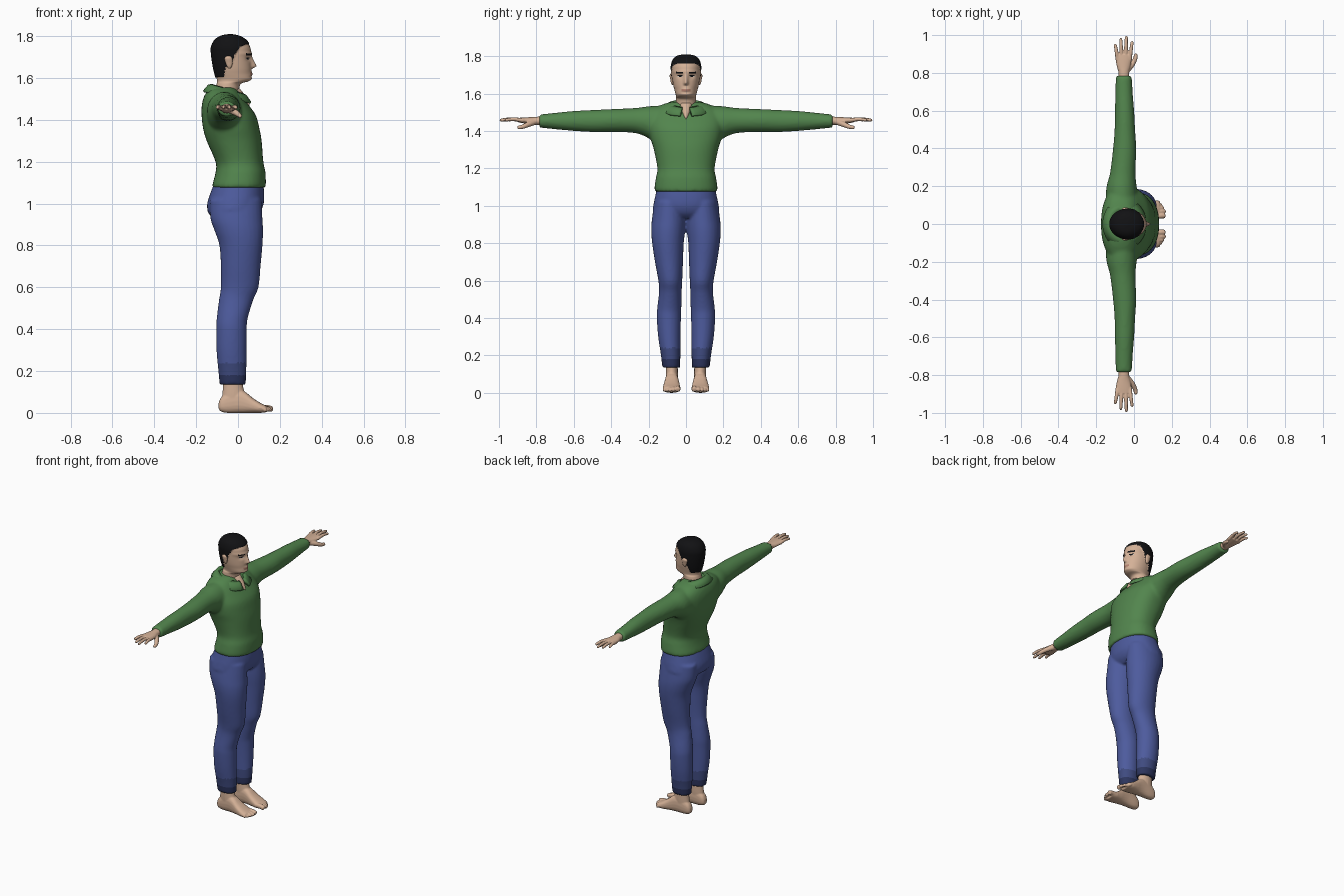
import bpy, bmesh, math
from mathutils import Vector

if "Cube" in bpy.data.objects:
    bpy.data.objects.remove(bpy.data.objects["Cube"])


def material(name, r, g, b):
    m = bpy.data.materials.new(name)
    m.diffuse_color = (r, g, b, 1)
    m.use_nodes = True
    m.node_tree.nodes["Principled BSDF"].inputs["Base Color"].default_value = m.diffuse_color
    return m


SKIN = material("skin", 0.66, 0.44, 0.31)
LIP = material("lip", 0.45, 0.22, 0.16)
HAIR = material("black_hair", 0.006, 0.006, 0.007)
WHITE = material("eye_white", 0.6, 0.55, 0.5)
GREEN = material("green_knit", 0.085, 0.235, 0.075)
BLUE = material("blue_denim", 0.075, 0.105, 0.34)
MID = material("worn_denim", 0.05, 0.07, 0.215)
DARK = material("dark_denim", 0.025, 0.035, 0.11)


def spline(rows, sub):
    """Catmull-Rom interpolation of tuples."""
    out = []
    for i in range(len(rows) - 1):
        a, b, c, d = (rows[max(i - 1, 0)], rows[i], rows[i + 1], rows[min(i + 2, len(rows) - 1)])
        for k in range(sub):
            t = k / sub
            out.append([q + 0.5 * t * (r - p + t * (2 * p - 5 * q + 4 * r - s + t * (3 * (q - r) + s - p)))
                        for p, q, r, s in zip(a, b, c, d)])
    return out + [list(rows[-1])]


def loft(bm, axis, rows, side=1, n=28, sub=4, power=2.0):
    """Oval sections along an axis; row = position, min/max of the other two axes."""
    rings = []
    for t, u0, u1, v0, v1 in spline(rows, sub):
        ring = []
        for k in range(n):
            a = 2 * math.pi * k / n
            c, s = math.cos(a), math.sin(a)
            u = (u0 + u1) / 2 + (u1 - u0) / 2 * math.copysign(abs(c) ** (2 / power), c)
            v = (v0 + v1) / 2 + (v1 - v0) / 2 * math.copysign(abs(s) ** (2 / power), s)
            x, y, z = {"x": (t, u, v), "y": (u, t, v), "z": (u, v, t)}[axis]
            ring.append(bm.verts.new((x, y * side, z)))
        rings.append(ring)
    for r, q in zip(rings, rings[1:]):
        for k in range(n):
            bm.faces.new((r[k], r[(k + 1) % n], q[(k + 1) % n], q[k]))
    bm.faces.new(rings[0])
    bm.faces.new(rings[-1])


def digit(bm, pts, r0, r1, side=1, n=10):
    """Tapered round-tipped finger or toe through the points."""
    path = [Vector((p[0], p[1] * side, p[2])) for p in spline(pts, 4)]
    rings = []
    for i, p in enumerate(path):
        f = i / (len(path) - 1)
        d = path[min(i + 1, len(path) - 1)] - path[max(i - 1, 0)]
        q = d.to_track_quat("Z", "Y")
        r = (r0 + (r1 - r0) * f) * (0.55 if i == len(path) - 1 else 1)
        rings.append([bm.verts.new(p + q @ Vector((r * math.cos(2 * math.pi * k / n),
                      r * math.sin(2 * math.pi * k / n), 0))) for k in range(n)])
    for a, b in zip(rings, rings[1:]):
        for k in range(n):
            bm.faces.new((a[k], a[(k + 1) % n], b[(k + 1) % n], b[k]))
    bm.faces.new(rings[0])
    bm.faces.new(rings[-1])


def finish(name, bm, mats, voxel=0.0, smooth=3):
    """Make the object; optionally fuse its overlapping volumes into one skin."""
    bmesh.ops.recalc_face_normals(bm, faces=bm.faces[:])
    me = bpy.data.meshes.new(name)
    bm.to_mesh(me)
    bm.free()
    ob = bpy.data.objects.new(name, me)
    bpy.context.collection.objects.link(ob)
    if voxel:
        m = ob.modifiers.new("fuse", "REMESH")
        m.mode, m.voxel_size = "VOXEL", voxel
        s = ob.modifiers.new("soften", "SMOOTH")
        s.factor, s.iterations = 0.5, smooth
        dg = bpy.context.evaluated_depsgraph_get()
        ob.data = bpy.data.meshes.new_from_object(ob.evaluated_get(dg))
        ob.modifiers.clear()
    ob.data.materials.clear()
    for m in mats:
        ob.data.materials.append(m)
    for p in ob.data.polygons:
        p.use_smooth = True
        p.material_index = 0
    return ob


def sym(rows):
    return [(t, a, b, -h, h) for t, a, b, h in rows]


# Sweater: torso and both sleeves
bm = bmesh.new()
loft(bm, "z", sym([(1.075, -.12, .128, .163), (1.09, -.122, .133, .169), (1.15, -.107, .131, .161),
                   (1.2, -.107, .121, .153), (1.3, -.15, .113, .172), (1.36, -.167, .102, .19),
                   (1.42, -.174, .086, .2), (1.47, -.173, .052, .2), (1.51, -.163, .022, .18),
                   (1.54, -.145, -.002, .13), (1.555, -.125, -.02, .08)]), n=40, power=2.3)
for s in (1, -1):
    loft(bm, "y", [(.08, -.15, .025, 1.29, 1.538), (.19, -.147, .015, 1.355, 1.533), (.27, -.127, .008, 1.388, 1.523),
                   (.4, -.111, .012, 1.394, 1.517), (.5, -.103, .006, 1.394, 1.512), (.6, -.101, .001, 1.4, 1.507),
                   (.7, -.099, -.007, 1.409, 1.497), (.785, -.097, -.011, 1.418, 1.488)], s)
finish("sweater", bm, [GREEN], 0.01, 4)

# Fold-over collar, open at the front
bm = bmesh.new()
N, prev = 40, None
for i in range(N + 1):
    a = math.radians(14 + 332 * i / N)
    c, s = math.cos(a), math.sin(a)
    f = (1 + c) / 2
    pts = [(.066, .068, 1.545 - .04 * f), (.07, .073, 1.572 - .045 * f), (.088, .1, 1.568 - .05 * f),
           (.112, .135, 1.54 - .055 * f), (.108, .128, 1.532 - .055 * f)]
    ring = [bm.verts.new((-.055 + rx * c + .01 * f, ry * s, z)) for rx, ry, z in pts]
    if prev:
        for k in range(5):
            bm.faces.new((prev[k], prev[(k + 1) % 5], ring[(k + 1) % 5], ring[k]))
    else:
        bm.faces.new(ring)
    prev = ring
bm.faces.new(prev)
finish("collar", bm, [GREEN])

# Bare skin in the open neckline
bm = bmesh.new()
loft(bm, "z", sym([(1.462, .03, .056, .004), (1.48, .0, .054, .014), (1.51, -.03, .04, .026),
                   (1.55, -.06, .008, .035)]))
finish("neckline", bm, [SKIN])

# Trousers: hips and both legs, darker towards the cuffs
bm = bmesh.new()
loft(bm, "z", sym([(1.1, -.112, .12, .154), (1.05, -.132, .125, .165), (1.0, -.147, .123, .175),
                   (.96, -.144, .106, .176), (.935, -.125, .08, .14)]), n=40, power=2.2)
for s in (1, -1):
    loft(bm, "z", [(1.02, -.135, .112, .01, .168), (.93, -.132, .117, .0, .182), (.87, -.112, .12, .004, .186),
                   (.8, -.089, .117, .012, .181), (.7, -.082, .108, .016, .166), (.6, -.082, .098, .02, .148),
                   (.54, -.091, .073, .023, .144), (.45, -.102, .046, .025, .154), (.4, -.104, .042, .027, .156),
                   (.3, -.103, .041, .029, .149), (.2, -.094, .04, .03, .134), (.135, -.088, .037, .031, .127)], s)
ob = finish("trousers", bm, [BLUE, MID, DARK], 0.008, 4)
for p in ob.data.polygons:
    z = p.center.z
    p.material_index = 2 if z < .18 else 1 if z < .24 else 0

for s, label in ((1, "left"), (-1, "right")):
    # Hand: wrist and palm, four fingers, thumb
    bm = bmesh.new()
    loft(bm, "y", [(.74, -.082, -.024, 1.43, 1.478), (.8, -.082, -.026, 1.432, 1.476), (.83, -.09, -.02, 1.436, 1.474),
                   (.87, -.097, -.012, 1.441, 1.472), (.897, -.096, -.012, 1.446, 1.47)], s, n=20)
    for bx, tx, ty in ((-.087, -.1, .953), (-.066, -.07, .984), (-.044, -.04, .997), (-.022, -.009, .968)):
        digit(bm, [(bx, .87, 1.456), ((bx + tx) / 2, (.88 + ty) / 2, 1.463), (tx, ty, 1.457)], .0115, .008, s)
    digit(bm, [(-.04, .81, 1.448), (-.01, .845, 1.434), (.006, .875, 1.422), (.01, .902, 1.418)], .017, .009, s)
    finish(label + "_hand", bm, [SKIN], 0.0035, 2)

    # Foot: ankle, heel-to-ball body, five toes
    bm = bmesh.new()
    loft(bm, "z", [(.03, -.08, .03, .048, .105), (.08, -.076, .035, .044, .108), (.13, -.072, .024, .044, .108),
                   (.2, -.072, .02, .045, .108)], s, n=20)
    loft(bm, "x", [(-.092, .062, .09, .018, .05), (-.08, .052, .1, .006, .075), (-.05, .046, .106, 0, .1),
                   (0, .042, .11, 0, .115), (.035, .038, .114, 0, .1), (.07, .033, .12, 0, .072),
                   (.105, .03, .124, 0, .049), (.135, .034, .119, .003, .034)], s, n=20, power=2.5)
    for y, tip, r in ((.044, .164, .0145), (.067, .166, .01), (.085, .158, .0095), (.1, .148, .009), (.115, .136, .009)):
        digit(bm, [(.1, y, .025), (tip - .022, y, .023), (tip, y, r + .001)], r + .001, r, s)
    finish(label + "_foot", bm, [SKIN], 0.004, 2)

    # Ear
    bm = bmesh.new()
    loft(bm, "z", [(1.645, -.045, -.038, .068, .074), (1.655, -.052, -.03, .067, .08), (1.675, -.06, -.026, .067, .084),
                   (1.695, -.064, -.027, .067, .088), (1.706, -.054, -.036, .069, .083)], s, n=14)
    finish(label + "_ear", bm, [SKIN])

# Head and neck, with the hair raised from the scalp
HAIRLINE = [(-.2, 1.6), (-.068, 1.605), (-.058, 1.655), (-.03, 1.662), (-.016, 1.71), (.008, 1.748), (.04, 1.762), (.2, 1.766)]


def is_hair(x, z):
    for (x0, z0), (x1, z1) in zip(HAIRLINE, HAIRLINE[1:]):
        if x0 <= x <= x1:
            return z > z0 + (z1 - z0) * (x - x0) / (x1 - x0)


def bump(v, centre, width):
    return math.exp(-((v - centre) / width) ** 2)


bm = bmesh.new()
loft(bm, "z", sym([(1.48, -.115, -.005, .056), (1.54, -.108, .004, .055), (1.572, -.102, .014, .054),
                   (1.584, -.1, .05, .053), (1.597, -.102, .067, .056), (1.62, -.108, .064, .062),
                   (1.645, -.114, .064, .068), (1.68, -.12, .062, .073), (1.72, -.125, .062, .076),
                   (1.75, -.124, .057, .076), (1.78, -.108, .036, .066), (1.798, -.08, .004, .044),
                   (1.805, -.045, -.03, .01)]), n=96, sub=9)
bm.normal_update()
bmesh.ops.recalc_face_normals(bm, faces=bm.faces[:])
normals = {v: v.normal.copy() for v in bm.verts}
for v in bm.verts:
    x, y, z = v.co
    ay = abs(y)
    if is_hair(x, z):
        v.co += normals[v] * 0.005
    elif x > 0 and z > 1.58:
        nose = max(0, min((1.712 - z) / .05, (z - 1.642) / .013, 1))
        v.co.x += (.024 * nose * bump(y, 0, .011) - .008 * bump(ay, .032, .016) * bump(z, 1.693, .013)
                   + .004 * bump(z, 1.716, .01) + .005 * bump(z, 1.62, .01) * bump(y, 0, .02)
                   - .003 * bump(z, 1.605, .006) * bump(y, 0, .03))
head = finish("head", bm, [SKIN, HAIR, LIP, WHITE])
for p in head.data.polygons:
    x, y, z = p.center
    ay = abs(y)
    if is_hair(x, z):
        p.material_index = 1
    elif x > 0:
        # Brows, eyes with dark lids and irises, lips
        if .014 < ay < .054 and abs(z - 1.711 - .12 * (ay - .03)) < .0045:
            p.material_index = 1
        elif .019 < ay < .046 and 1.688 < z < 1.699:
            p.material_index = 1 if abs(ay - .032) < .006 or z > 1.695 else 3
        elif ay < .023 and 1.613 < z < 1.625:
            p.material_index = 2
